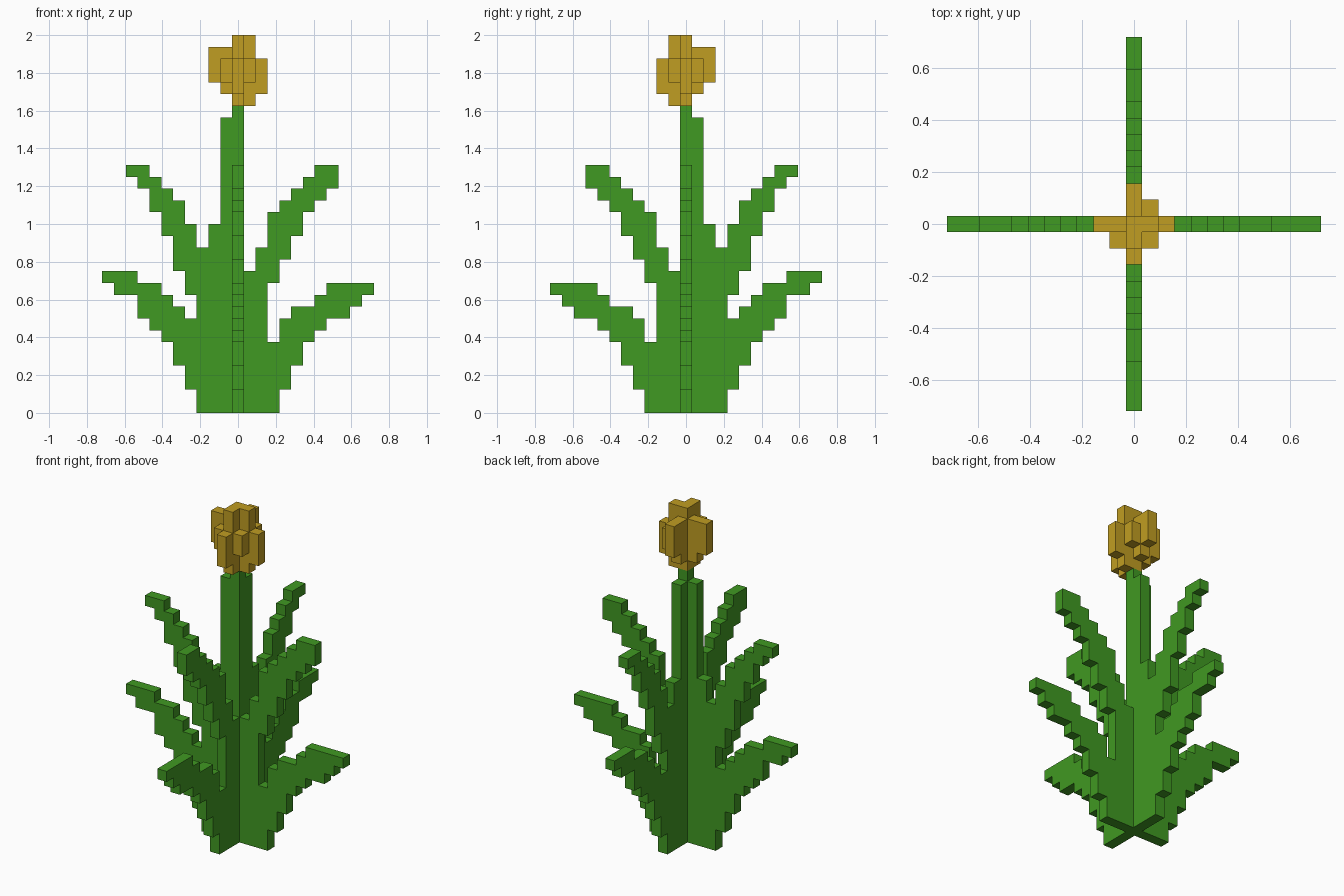
import bpy, bmesh, math
from mathutils import Vector

cube = bpy.data.objects.get("Cube")
if cube:
    bpy.data.objects.remove(cube, do_unlink=True)

U = 2 / 32  # edge length of one block


def material(name, rgb):
    m = bpy.data.materials.new(name)
    m.use_nodes = True
    m.diffuse_color = (*rgb, 1)
    bsdf = m.node_tree.nodes["Principled BSDF"]
    bsdf.inputs["Base Color"].default_value = (*rgb, 1)
    bsdf.inputs["Roughness"].default_value = 0.9
    return m


GREEN = material("leaf green", (0.051, 0.319, 0.016))
YELLOW = material("petal yellow", (0.527, 0.337, 0.016))

# Each entry: bottom row, top row, first column, last column of a filled run
BODY = [(0, 1, -3, 3), (2, 3, -4, 4), (4, 5, -5, 5), (6, 7, -3, 2),
        (8, 10, -3, 2), (11, 11, -3, 1), (12, 13, -3, 0)]
STEM = [(14, 15, -2, 0), (16, 24, -1, 0), (25, 25, 0, 0)]
LOW_LEFT_LEAF = [(6, 6, -6, -4), (7, 7, -7, -4), (8, 8, -8, -5),
                 (9, 9, -8, -6), (10, 10, -10, -7), (11, 11, -11, -9)]
LOW_RIGHT_LEAF = [(6, 6, 4, 6), (7, 7, 4, 7), (8, 8, 5, 9),
                  (9, 9, 7, 10), (10, 10, 8, 11)]
HIGH_LEFT_LEAF = [(10, 11, -4, -4), (12, 13, -5, -4), (14, 14, -5, -4),
                  (15, 15, -6, -4), (16, 16, -6, -5), (17, 17, -7, -5),
                  (18, 18, -7, -6), (19, 19, -8, -7), (20, 20, -9, -8)]
HIGH_RIGHT_LEAF = [(11, 12, 2, 3), (13, 13, 2, 4), (14, 14, 3, 4),
                   (15, 16, 3, 5), (17, 17, 4, 6), (18, 18, 5, 7),
                   (19, 19, 6, 8), (20, 20, 7, 8)]
PETALS = [(26, 26, 0, 1), (27, 27, -1, 2), (28, 29, -2, 2),
          (30, 30, -2, 1), (31, 31, 0, 1)]


def crossed(runs):
    """Blocks of a flat profile along x, plus its mirrored twin along y."""
    blocks = set()
    for low, high, first, last in runs:
        for r in range(low, high + 1):
            for c in range(first, last + 1):
                blocks |= {(c, 0, r), (0, -c, r)}
    return blocks


def build(name, blocks, hidden_by, mat):
    """Make the outer skin of a set of blocks, merged into large flat faces."""
    bm = bmesh.new()
    for b in blocks:
        centre = Vector((b[0], b[1], b[2] + 0.5))
        for axis in range(3):
            for sign in (-1, 1):
                n = Vector((0, 0, 0))
                n[axis] = sign
                if tuple(b[i] + int(n[i]) for i in range(3)) in hidden_by:
                    continue
                s = Vector((0, 0, 0))
                s[(axis + 1) % 3] = 1
                t = n.cross(s)
                corners = [(-1, -1), (1, -1), (1, 1), (-1, 1)]
                bm.faces.new([bm.verts.new((centre + (n + s * i + t * j) / 2) * U)
                              for i, j in corners])
    bmesh.ops.remove_doubles(bm, verts=bm.verts, dist=U / 100)
    bmesh.ops.dissolve_limit(bm, angle_limit=math.radians(1),
                             verts=bm.verts, edges=bm.edges)
    mesh = bpy.data.meshes.new(name)
    bm.to_mesh(mesh)
    bm.free()
    mesh.materials.append(mat)
    obj = bpy.data.objects.new(name, mesh)
    bpy.context.collection.objects.link(obj)


# Crossed leaf blades and stem
leaves = crossed(BODY + STEM + LOW_LEFT_LEAF + LOW_RIGHT_LEAF
                 + HIGH_LEFT_LEAF + HIGH_RIGHT_LEAF)
# Blossom: crossed petals with three filled corners
blossom = crossed(PETALS)
for x, y in ((1, 1), (1, -1), (-1, -1)):
    blossom |= {(x, y, 28), (x, y, 29)}

everything = leaves | blossom
build("stem_and_leaves", leaves, everything, GREEN)
build("blossom", blossom, everything, YELLOW)
